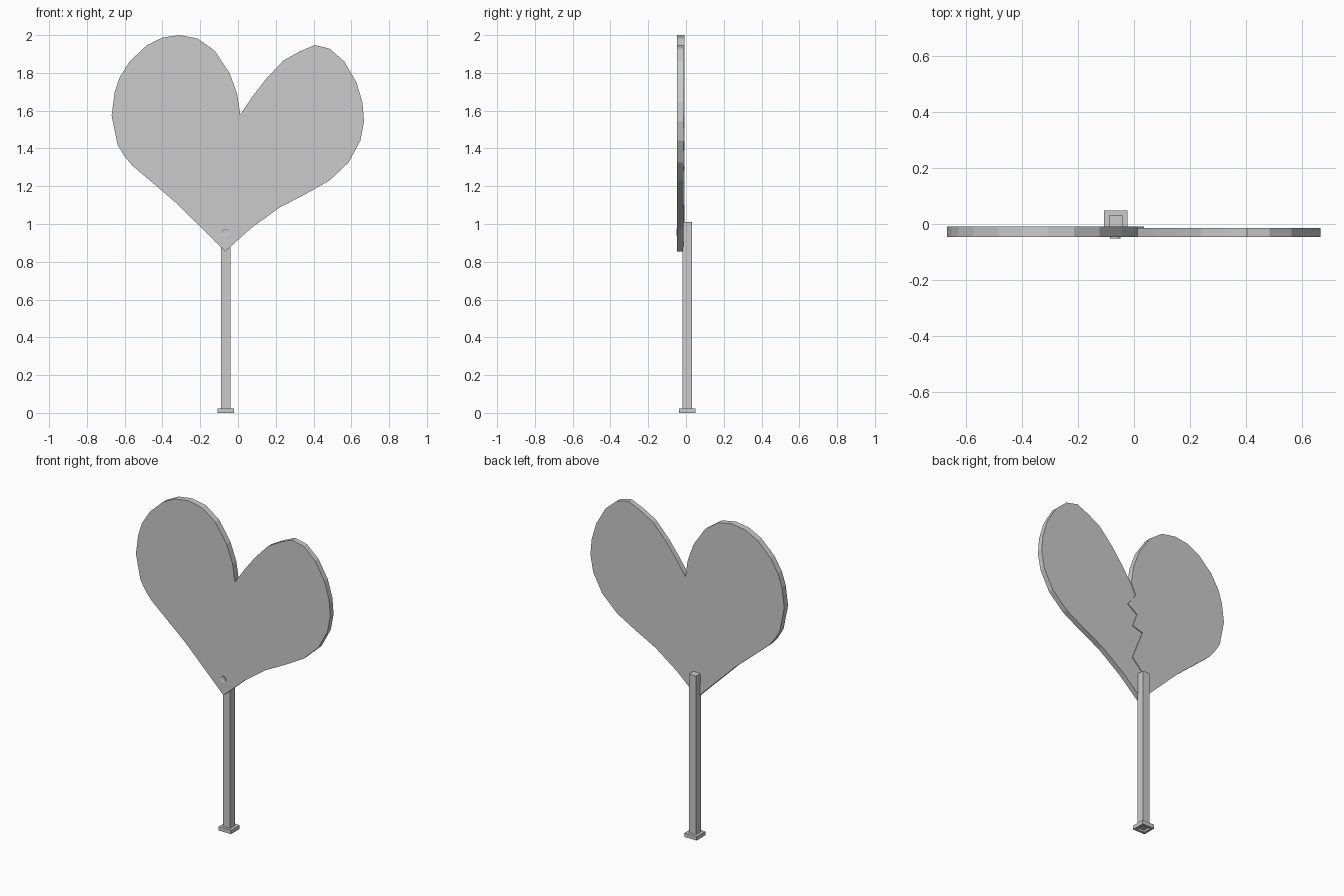
import bpy, bmesh
from mathutils import Matrix

if "Cube" in bpy.data.objects:
    bpy.data.objects.remove(bpy.data.objects["Cube"])


def finish(name, bm):
    bmesh.ops.recalc_face_normals(bm, faces=bm.faces)
    me = bpy.data.meshes.new(name)
    bm.to_mesh(me)
    bm.free()
    ob = bpy.data.objects.new(name, me)
    bpy.context.collection.objects.link(ob)
    return ob


def plate(name, outline, y0, y1):
    """Flat panel: x-z outline extruded from y0 to y1."""
    bm = bmesh.new()
    face = bm.faces.new([bm.verts.new((x, y0, z)) for x, z in outline])
    ext = bmesh.ops.extrude_face_region(bm, geom=[face], use_keep_orig=True)
    verts = [v for v in ext["geom"] if isinstance(v, bmesh.types.BMVert)]
    bmesh.ops.translate(bm, verts=verts, vec=(0, y1 - y0, 0))
    return finish(name, bm)


def square_lathe(name, rings, cx, cy):
    """Square section swept through (half width, z) rings; ends capped."""
    bm = bmesh.new()
    loops = [[bm.verts.new((cx + sx * h, cy + sy * h, z))
              for sx, sy in ((-1, -1), (1, -1), (1, 1), (-1, 1))] for h, z in rings]
    for a, b in zip(loops, loops[1:]):
        for i in range(4):
            j = (i + 1) % 4
            bm.faces.new((a[i], a[j], b[j], b[i]))
    bm.faces.new(loops[0])
    bm.faces.new(loops[-1])
    return finish(name, bm)


# zigzag crack shared by both halves, top to bottom tip
crack = [(0.012, 1.58), (-0.02, 1.51), (0.036, 1.435), (-0.03, 1.39),
         (0.0, 1.305), (-0.07, 1.285), (0.002, 1.10), (-0.103, 0.995), (-0.067, 0.855)]

left_edge = [(-0.33, 1.114), (-0.56, 1.31), (-0.60, 1.357), (-0.638, 1.42), (-0.669, 1.574),
             (-0.653, 1.696), (-0.627, 1.775), (-0.574, 1.86), (-0.484, 1.945),
             (-0.40, 1.987), (-0.31, 2.0), (-0.214, 1.982), (-0.124, 1.918),
             (-0.045, 1.80), (-0.005, 1.69)]
right_edge = [(0.072, 1.235 - 0.255), (0.22, 1.087), (0.362, 1.161), (0.484, 1.23),
              (0.585, 1.325), (0.648, 1.442), (0.667, 1.543), (0.659, 1.643),
              (0.627, 1.75), (0.563, 1.86), (0.484, 1.929), (0.405, 1.947),
              (0.325, 1.913), (0.24, 1.865), (0.15, 1.77), (0.077, 1.675)]

plate("heart_left_half", crack + left_edge, -0.047, -0.009)
plate("heart_right_half", crack + right_edge, -0.047, -0.014)

# post, and foot with a recess underneath
square_lathe("post", [(0.0245, 0.012), (0.0245, 1.01)], -0.065, 0.006)
square_lathe("foot", [(0.026, 0.013), (0.026, 0.0), (0.0425, 0.0), (0.0425, 0.024),
                      (0.0245, 0.024)], -0.065, 0.0065)

# round bolt head with a sunken centre
bm = bmesh.new()
to_front = Matrix.Translation((-0.067, -0.0485, 0.957)) @ Matrix.Rotation(1.5707963, 4, 'X')
bmesh.ops.create_cone(bm, cap_ends=True, segments=16, radius1=0.018,
                      radius2=0.018, depth=0.005, matrix=to_front)
bm.normal_update()
front = [f for f in bm.faces if f.normal.y < -0.9]
bmesh.ops.inset_region(bm, faces=front, thickness=0.006)
bmesh.ops.translate(bm, verts=list({v for f in front for v in f.verts}), vec=(0, 0.003, 0))
finish("bolt", bm)
